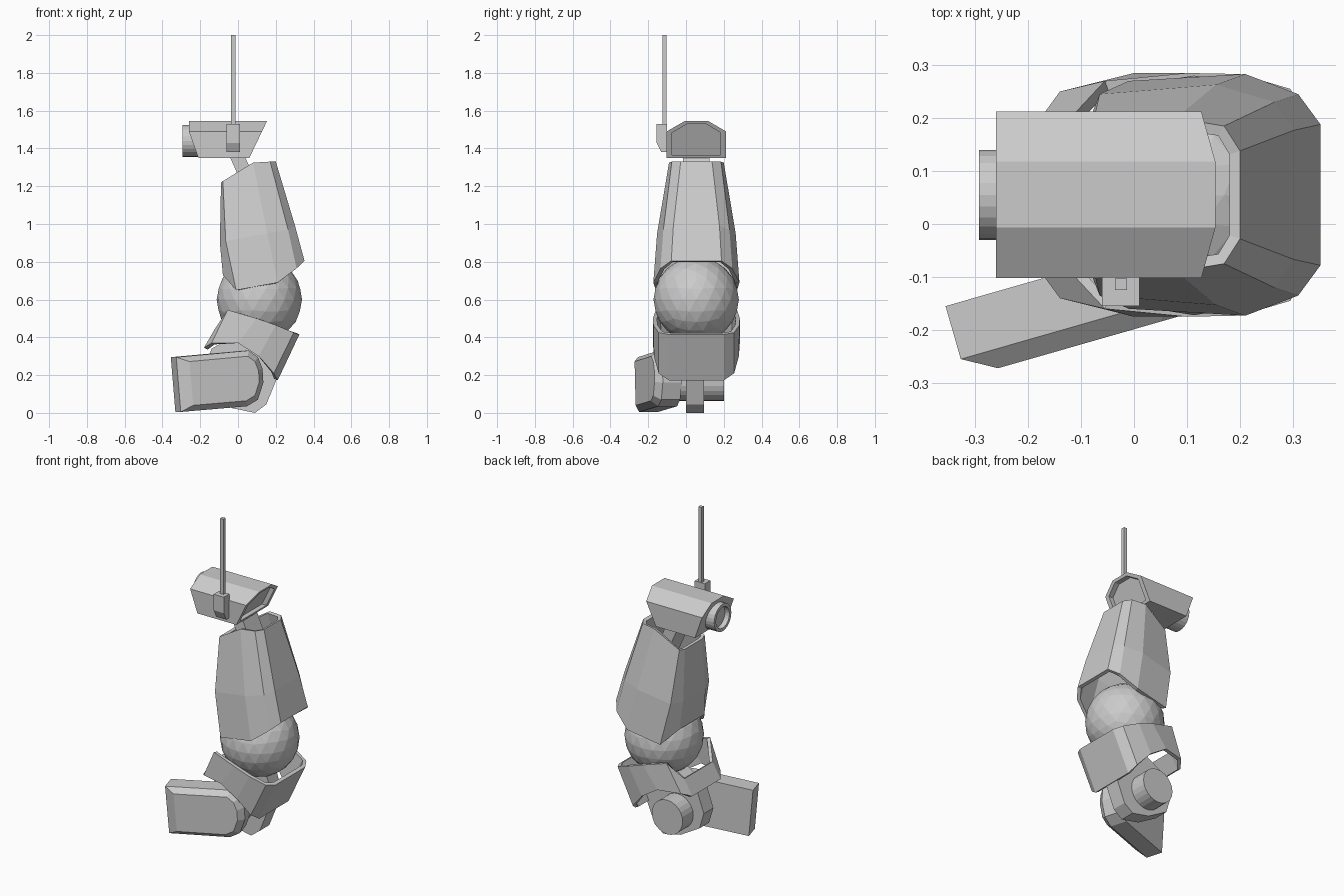
import bpy, bmesh, math
from mathutils import Vector

cube = bpy.data.objects.get("Cube")
if cube:
    bpy.data.objects.remove(cube, do_unlink=True)

MID = 0.055  # body's centre plane in y

grey = bpy.data.materials.new("plain_grey")
grey.use_nodes = True
grey.diffuse_color = (0.6, 0.6, 0.6, 1)
for node in grey.node_tree.nodes:
    if node.type == 'BSDF_PRINCIPLED':
        node.inputs["Base Color"].default_value = (0.6, 0.6, 0.6, 1)


def finish(name, bm):
    bmesh.ops.recalc_face_normals(bm, faces=bm.faces)
    mesh = bpy.data.meshes.new(name)
    bm.to_mesh(mesh)
    bm.free()
    mesh.materials.append(grey)
    obj = bpy.data.objects.new(name, mesh)
    bpy.context.collection.objects.link(obj)
    return obj


def loft(name, loops, cap=True):
    """Skin a row of equal-length closed loops."""
    bm = bmesh.new()
    rows = [[bm.verts.new(p) for p in loop] for loop in loops]
    n = len(rows[0])
    for a, b in zip(rows, rows[1:]):
        for i in range(n):
            j = (i + 1) % n
            bm.faces.new((a[i], a[j], b[j], b[i]))
    if cap:
        bm.faces.new(rows[0])
        bm.faces.new(rows[-1])
    return finish(name, bm)


def shell(name, rings, thickness):
    """Open tube from half rings of (x, half width, z), mirrored about MID."""
    loops = []
    for ring in rings:
        front = [Vector((x, MID - h, z)) for x, h, z in ring]
        back = [Vector((x, MID + h, z)) for x, h, z in reversed(ring)]
        loops.append(front + back)
    obj = loft(name, loops, cap=False)
    mod = obj.modifiers.new("wall", 'SOLIDIFY')
    mod.thickness = thickness
    mod.offset = -1
    return obj


def prism_y(name, outline, y0, y1):
    return loft(name, [[Vector((x, y, z)) for x, z in outline] for y in (y0, y1)])


def prism_x(name, outline, x0, x1):
    return loft(name, [[Vector((x, y, z)) for y, z in outline] for x in (x0, x1)])


def circle(r, n=24):
    return [(r * math.cos(math.tau * i / n), r * math.sin(math.tau * i / n)) for i in range(n)]


# Head: slanted housing with a recessed rear panel
section = [(-0.102, 1.35), (0.212, 1.35), (0.212, 1.49),
           (0.118, 1.545), (-0.007, 1.545), (-0.102, 1.49)]
inner = [(MID + (y - MID) * 0.82, 1.445 + (z - 1.445) * 0.84) for y, z in section]


def rear_x(z):
    return 0.06 + (z - 1.35) * 0.48


head_loops = [
    [Vector((-0.26 if z > 1.4 else -0.21, y, z)) for y, z in section],
    [Vector((rear_x(z), y, z)) for y, z in section],
    [Vector((rear_x(z), y, z)) for y, z in inner],
    [Vector((rear_x(z) - 0.03, y, z)) for y, z in inner],
]
loft("head", head_loops)

# Lens: ring with a sunken glass
loft("lens", [[Vector((x, MID + u, 1.44 + v)) for u, v in circle(r)]
              for x, r in ((-0.2, 0.085), (-0.293, 0.085), (-0.293, 0.066), (-0.262, 0.066))])

# Antenna on the head's side
prism_x("antenna_base", [(-0.1, 1.38), (-0.13, 1.38), (-0.155, 1.43),
                         (-0.155, 1.53), (-0.1, 1.53)], -0.06, 0.01)
prism_x("antenna_rod", [(-0.125, 1.52), (-0.103, 1.52), (-0.103, 2), (-0.125, 2)], -0.036, -0.013)

# Neck leaning into the upper shell
prism_y("neck", [(-0.045, 1.36), (0.035, 1.36), (0.15, 1.1), (0.07, 1.1)], -0.015, 0.125)

# Upper body shell
shell("upper_body", [
    [(-0.09, 0.085, 1.22), (-0.08, 0.125, 1.227), (0.08, 0.145, 1.325),
     (0.17, 0.13, 1.33), (0.2, 0.083, 1.33)],
    [(-0.096, 0.11, 0.9), (-0.065, 0.19, 0.91), (0.155, 0.208, 0.95),
     (0.265, 0.175, 0.97), (0.302, 0.122, 0.99)],
    [(-0.08, 0.125, 0.73), (-0.01, 0.215, 0.65), (0.21, 0.228, 0.69),
     (0.31, 0.19, 0.765), (0.352, 0.133, 0.805)],
], 0.022)

# Ball joint
bm = bmesh.new()
bmesh.ops.create_icosphere(bm, subdivisions=3, radius=0.226)
bmesh.ops.translate(bm, verts=bm.verts, vec=(0.113, 0.054, 0.6))
finish("ball_joint", bm)

# Hip shell holding the ball
shell("hip_shell", [
    [(-0.125, 0.14, 0.44), (-0.055, 0.215, 0.545), (0.1, 0.23, 0.5),
     (0.2, 0.228, 0.465), (0.295, 0.2, 0.425), (0.325, 0.145, 0.415)],
    [(-0.18, 0.14, 0.345), (-0.14, 0.195, 0.37), (0, 0.23, 0.37),
     (0.11, 0.225, 0.3), (0.19, 0.2, 0.21), (0.21, 0.145, 0.172)],
], 0.022)

# Hinge plate and pin under the hip
prism_y("hinge_plate", [(0.205, 0.18), (0.15, 0.045), (0.09, 0), (-0.03, 0.025),
                        (-0.16, 0.1), (-0.19, 0.2), (-0.14, 0.34),
                        (0, 0.42), (0.2, 0.4), (0.24, 0.27)], 0, 0.095)
prism_y("hinge_pin", [(-0.01 + u, 0.17 + v) for u, v in circle(0.107)], -0.09, 0.2)

# Foot: rounded slab turned outward, with a bevelled outer face
turn = math.radians(16)
along = Vector((math.cos(turn), math.sin(turn), 0))
out = Vector((math.sin(turn), -math.cos(turn), 0))
sole = [(-0.37, 0.295), (0.03, 0.33), (0.08, 0.295), (0.105, 0.235),
        (0.11, 0.16), (0.08, 0.07), (0.02, 0.035), (-0.345, 0.005)]
face = [(-0.055 + (u + 0.055) * 0.8, 0.18 + (z - 0.18) * 0.8) for u, z in sole]


def foot_loop(outline, depth):
    return [Vector((0, -0.053, z)) + along * u + out * depth for u, z in outline]


loft("foot", [foot_loop(sole, 0), foot_loop(sole, 0.104), foot_loop(face, 0.14)])
